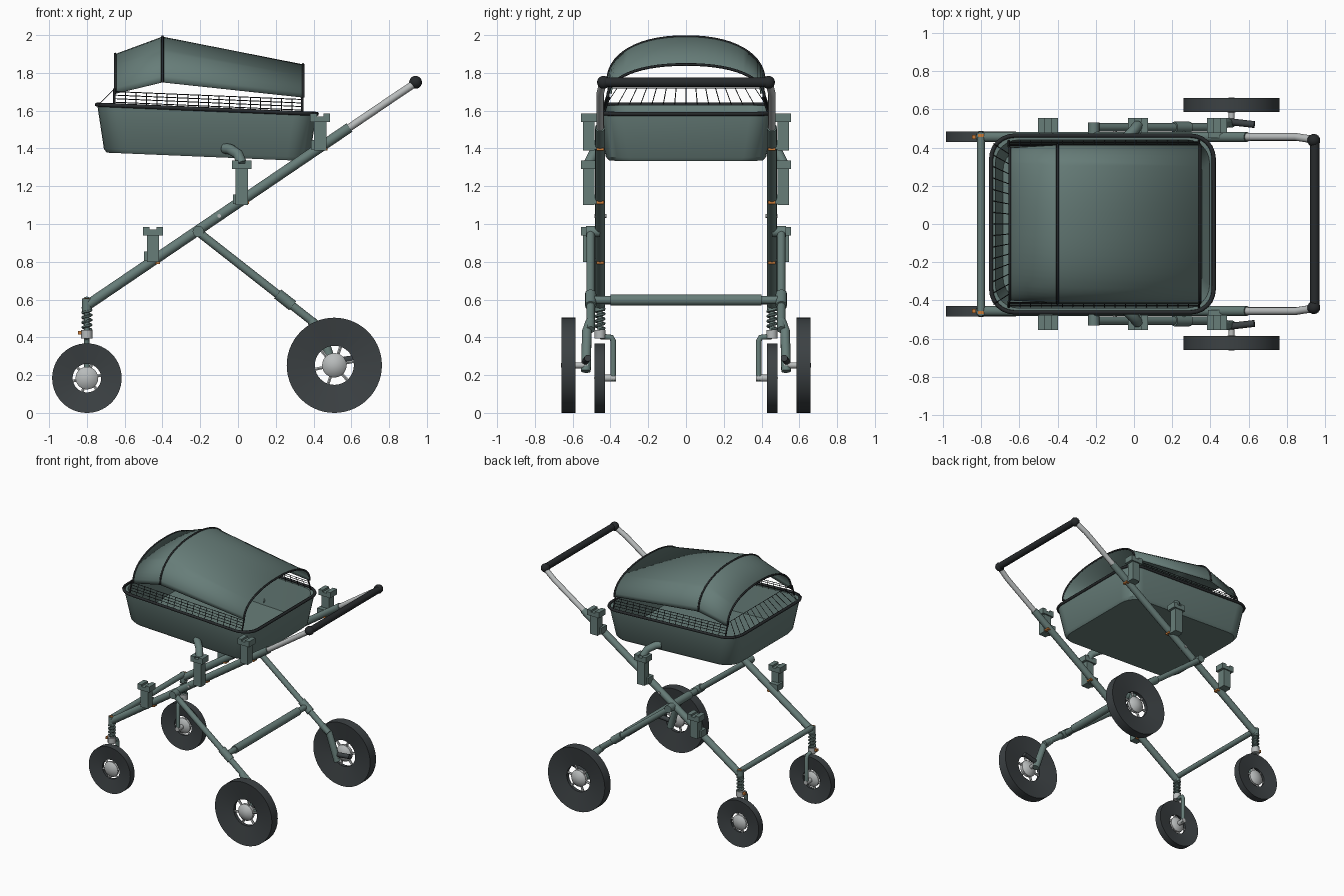
import bpy, bmesh, math
from math import sin, cos, pi
from mathutils import Vector, Matrix

if "Cube" in bpy.data.objects:
    bpy.data.objects.remove(bpy.data.objects["Cube"])


def material(name, rgb):
    m = bpy.data.materials.new(name)
    m.use_nodes = True
    m.diffuse_color = (*rgb, 1)
    m.node_tree.nodes["Principled BSDF"].inputs["Base Color"].default_value = (*rgb, 1)
    return m


TEAL = material("grey green", (0.135, 0.205, 0.19))
TYRE = material("charcoal", (0.045, 0.053, 0.057))
BLACK = material("near black", (0.02, 0.023, 0.025))
STEEL = material("light grey", (0.48, 0.5, 0.5))
ORANGE = material("orange", (0.6, 0.2, 0.04))


def add(name, mesh, mats, angle=35):
    obj = bpy.data.objects.new(name, mesh)
    bpy.context.collection.objects.link(obj)
    mesh.materials.clear()
    for m in mats:
        mesh.materials.append(m)
    mesh.shade_smooth()
    mesh.set_sharp_from_angle(angle=math.radians(angle))
    return obj


def from_bmesh(name, bm, mats, angle=35):
    bmesh.ops.recalc_face_normals(bm, faces=bm.faces)
    mesh = bpy.data.meshes.new(name)
    bm.to_mesh(mesh)
    bm.free()
    return add(name, mesh, mats, angle)


def tubes(name, paths, radius, mat, res=4, closed=False):
    """Round tubes along one or more paths, as one mesh."""
    curve = bpy.data.curves.new(name, "CURVE")
    curve.dimensions = "3D"
    curve.bevel_depth = radius
    curve.bevel_resolution = res
    curve.use_fill_caps = True
    for path in paths:
        s = curve.splines.new("POLY")
        s.points.add(len(path) - 1)
        for p, co in zip(s.points, path):
            p.co = (*co, 1)
        s.use_cyclic_u = closed
    tmp = bpy.data.objects.new(name + "_path", curve)
    bpy.context.collection.objects.link(tmp)
    deps = bpy.context.evaluated_depsgraph_get()
    mesh = bpy.data.meshes.new_from_object(tmp.evaluated_get(deps))
    bpy.data.objects.remove(tmp)
    return add(name, mesh, [mat], 50)


def boxes(name, parts, mat):
    """Boxes given as (centre, size)."""
    bm = bmesh.new()
    for c, size in parts:
        bmesh.ops.create_cube(bm, size=1, matrix=Matrix.Translation(c) @ Matrix.Diagonal((*size, 1)))
    return from_bmesh(name, bm, [mat])


def lathe(name, centre, profile, mat, steps=48, closed=False):
    """Spin (radius, offset) points around an axis along y."""
    bm = bmesh.new()
    vs = [bm.verts.new((r, y, 0)) for r, y in profile]
    edges = [bm.edges.new(e) for e in zip(vs, vs[1:])]
    if closed:
        edges.append(bm.edges.new((vs[-1], vs[0])))
    bmesh.ops.spin(bm, geom=vs + edges, cent=(0, 0, 0), axis=(0, 1, 0), angle=2 * pi,
                   steps=steps, use_merge=True)
    bmesh.ops.remove_doubles(bm, verts=bm.verts, dist=1e-5)
    bmesh.ops.translate(bm, verts=bm.verts, vec=centre)
    return from_bmesh(name, bm, [mat])


def ball(name, centre, r, mat):
    bm = bmesh.new()
    bmesh.ops.create_uvsphere(bm, u_segments=16, v_segments=10, radius=r, matrix=Matrix.Translation(centre))
    return from_bmesh(name, bm, [mat], 60)


def skin(bm, loops, closed, mat_of=lambda i: 0):
    """Bridge successive point loops with quads."""
    rows = [[bm.verts.new(p) for p in loop] for loop in loops]
    n = len(rows[0])
    for i, (a, b) in enumerate(zip(rows, rows[1:])):
        for j in range(n if closed else n - 1):
            k = (j + 1) % n
            bm.faces.new((a[j], a[k], b[k], b[j])).material_index = mat_of(i)
    return rows


# Basket: tilted open tub with rounded corners and a dark lining
def tub_loop(grow, z, r=0.12):
    pts = []
    for q, (sx, sy) in enumerate([(1, 1), (-1, 1), (-1, -1), (1, -1)]):
        for k in range(7):
            a = (q + k / 6) * pi / 2
            x = sx * (0.54 + grow - r) + r * cos(a) - 0.165
            y = sy * (0.42 + grow - r) + r * sin(a)
            pts.append((x, y, z - 0.042 * (x + 0.75)))
    return pts


bm = bmesh.new()
rows = skin(bm, [tub_loop(-0.01, 1.38), tub_loop(0.005, 1.40), tub_loop(0.04, 1.63),
                 tub_loop(0.02, 1.63), tub_loop(-0.02, 1.40)], True, lambda i: int(i > 1))
bm.faces.new(rows[0])
bm.faces.new(rows[-1]).material_index = 1
from_bmesh("basket", bm, [TEAL, TYRE])
tubes("basket_rim", [tub_loop(0.042, 1.632)], 0.011, BLACK, 2, True)


# Canopy: three arches joined by a thin fabric shell
def arch(x, half, base, top, n=28):
    pts = []
    for k in range(n + 1):
        a = pi * k / n
        c, s = cos(a), max(sin(a), 0)
        pts.append((x, half * math.copysign(abs(c) ** 0.9, c), base + (top - base) * s ** 0.9))
    return pts


arches = [arch(-0.65, 0.40, 1.69, 1.90), arch(-0.40, 0.415, 1.75, 1.992), arch(0.345, 0.415, 1.67, 1.845)]
bm = bmesh.new()
skin(bm, arches, False)
canopy = from_bmesh("canopy", bm, [TEAL], 25)
shell = canopy.modifiers.new("thickness", "SOLIDIFY")
shell.thickness = 0.008
tubes("canopy_hoops", arches, 0.007, BLACK, 2)

# Netting between basket and canopy
wires, posts = [], []
for s in (1, -1):
    def side(x, t):
        return (x, s * (0.435 - 0.025 * t), 1.63 - 0.042 * (x + 0.75) + 0.075 * t)
    for t in (0.25, 0.5, 0.75, 1):
        wires.append([side(-0.65, t), side(0.34, t)])
    for k in range(19):
        x = -0.65 + 0.055 * k
        wires.append([side(x, 0), side(x, 1)])
    for x in (-0.655, 0.34):
        posts.append([side(x, 0), side(x, 1.2)])
for k in range(-7, 8):
    wires.append([(-0.735, 0.06 * k, 1.635), (-0.65, 0.052 * k, 1.72)])
wires.append([(-0.65, -0.39, 1.72), (-0.65, 0.39, 1.72)])
tubes("netting", wires, 0.0025, BLACK, 0)
tubes("canopy_posts", posts, 0.006, BLACK, 1)


# Wheels: dished tyre, hub and spokes
def wheel(name, x, y, r, width, hub, s):
    w, c = width / 2, (x, s * y, r)
    inner = r * 0.41
    lathe(name + "_tyre", c, [(r, -w), (r, w), (inner, w * 0.35), (inner, -w * 0.35)], TYRE, 56, True)
    lathe(name + "_hub", c, [(0, -w * 1.05), (hub * 0.35, -w * 1.0), (hub * 0.85, -w * 0.6), (hub, -w * 0.3),
                             (hub, w * 0.3), (hub * 0.85, w * 0.6), (hub * 0.35, w), (0, w * 1.05)], STEEL, 24)
    spokes = []
    for k in range(6):
        d = Vector((cos(k * pi / 3 + 0.2), 0, sin(k * pi / 3 + 0.2)))
        spokes.append([Vector(c) + d * hub * 0.8, Vector(c) + d * inner * 1.05])
    tubes(name + "_spokes", spokes, 0.009, STEEL, 1)


def rail_z(x):
    return 0.575 + (x + 0.79) * 0.678


for s, tag in ((1, "back"), (-1, "front")):
    Y = 0.455 * s
    wheel(tag + "_large_wheel", 0.51, 0.622, 0.252, 0.075, 0.065, s)
    wheel(tag + "_small_wheel", -0.80, 0.457, 0.184, 0.055, 0.06, s)

    # Long sloping rail with telescopic handle tube
    tubes(tag + "_rail", [[(-0.79, Y, 0.575), (0.59, Y, rail_z(0.59))]], 0.027, TEAL)
    tubes(tag + "_handle_tube", [[(0.57, Y, rail_z(0.57)), (0.85, Y, rail_z(0.85)), (0.945, 0.44 * s, 1.75)]], 0.02, STEEL)
    ball(tag + "_handle_end", (0.94, 0.437 * s, 1.75), 0.034, BLACK)

    # Sloping leg, its sleeve and the axle bracket
    L = 0.505 * s
    tubes(tag + "_leg", [[(-0.22, L, 0.965), (0.45, L, 0.44)]], 0.022, TEAL)
    tubes(tag + "_leg_sleeve", [[(0.21, L, 0.63), (0.29, L, 0.567)]], 0.03, TEAL)
    tubes(tag + "_leg_pivot", [[(-0.21, Y, 0.96), (-0.21, 0.53 * s, 0.96)]], 0.03, TEAL)
    tubes(tag + "_axle_bracket", [[(0.39, L, 0.485), (0.44, 0.525 * s, 0.43), (0.51, 0.53 * s, 0.22)]], 0.026, TEAL)
    tubes(tag + "_axle", [[(0.51, 0.52 * s, 0.252), (0.51, 0.62 * s, 0.252)]], 0.016, STEEL)
    tubes(tag + "_brake_pedal", [[(0.5, 0.535 * s, 0.27), (0.63, 0.52 * s, 0.29)]], 0.018, TYRE)
    tubes(tag + "_rail_bolt", [[(-0.1, 0.42 * s, rail_z(-0.1)), (-0.1, 0.485 * s, rail_z(-0.1))]], 0.01, STEEL)

    # Sprung caster and one-sided fork
    helix = [(-0.80 + 0.022 * cos(k * pi / 5), Y + 0.022 * sin(k * pi / 5), 0.44 + 0.0026 * k) for k in range(46)]
    tubes(tag + "_spring", [helix], 0.008, TEAL, 1)
    tubes(tag + "_spring_core", [[(-0.80, Y, 0.40), (-0.80, Y, 0.57)]], 0.014, TEAL)
    tubes(tag + "_caster_cap", [[(-0.80, Y, 0.54), (-0.80, Y, 0.605)]], 0.026, TEAL)
    tubes(tag + "_caster_collar", [[(-0.80, Y, 0.395), (-0.80, Y, 0.44)]], 0.03, STEEL)
    tubes(tag + "_fork", [[(-0.80, Y, 0.405), (-0.80, 0.395 * s, 0.40), (-0.80, 0.385 * s, 0.38),
                           (-0.80, 0.385 * s, 0.17)]], 0.015, TEAL)
    tubes(tag + "_small_axle", [[(-0.80, 0.37 * s, 0.184), (-0.80, 0.45 * s, 0.184)]], 0.018, STEEL)
    boxes(tag + "_caster_lock", [((-0.835, Y, 0.425), (0.025, 0.02, 0.018)),
                                 ((-0.80, Y, 0.603), (0.03, 0.03, 0.012))], ORANGE)

    # Socket clips along the rail
    C = 0.515 * s
    for i, (x, low, high) in enumerate([(-0.45, 0.80, 0.985), (0.02, 1.10, 1.335), (0.435, 1.39, 1.585)]):
        boxes(f"{tag}_clip_{i + 1}", [
            ((x, C, (low + high) / 2 - 0.02), (0.065, 0.06, high - low - 0.04)),
            ((x, C, high - 0.03), (0.105, 0.08, 0.03)),
            ((x - 0.035, C, high - 0.008), (0.035, 0.08, 0.016)),
            ((x + 0.035, C, high - 0.008), (0.035, 0.08, 0.016)),
            ((x - 0.01, 0.485 * s, low + 0.03), (0.075, 0.07, 0.05))], TEAL)
        bx = x + 0.025
        boxes(f"{tag}_release_{i + 1}", [((bx, Y, rail_z(bx) - 0.027), (0.025, 0.04, 0.014))], ORANGE)

    # Curved arm carrying the basket
    tubes(tag + "_basket_arm", [[(-0.07, 0.42 * s, 1.40), (-0.04, 0.45 * s, 1.395),
                                 (0.0, 0.49 * s, 1.37), (0.02, C, 1.32)]], 0.028, TEAL)

# Bars across the frame
tubes("handle_grip", [[(0.945, -0.44, 1.75), (0.945, 0.44, 1.75)]], 0.026, BLACK)
tubes("lower_crossbar", [[(-0.80, -0.455, 0.595), (-0.80, 0.455, 0.595)]], 0.021, TEAL)
tubes("leg_crossbar", [[(0.25, -0.505, 0.598), (0.25, 0.505, 0.598)]], 0.022, TEAL)
tubes("leg_crossbar_sleeve", [[(0.25, -0.4, 0.598), (0.25, 0.4, 0.598)]], 0.03, TEAL)
